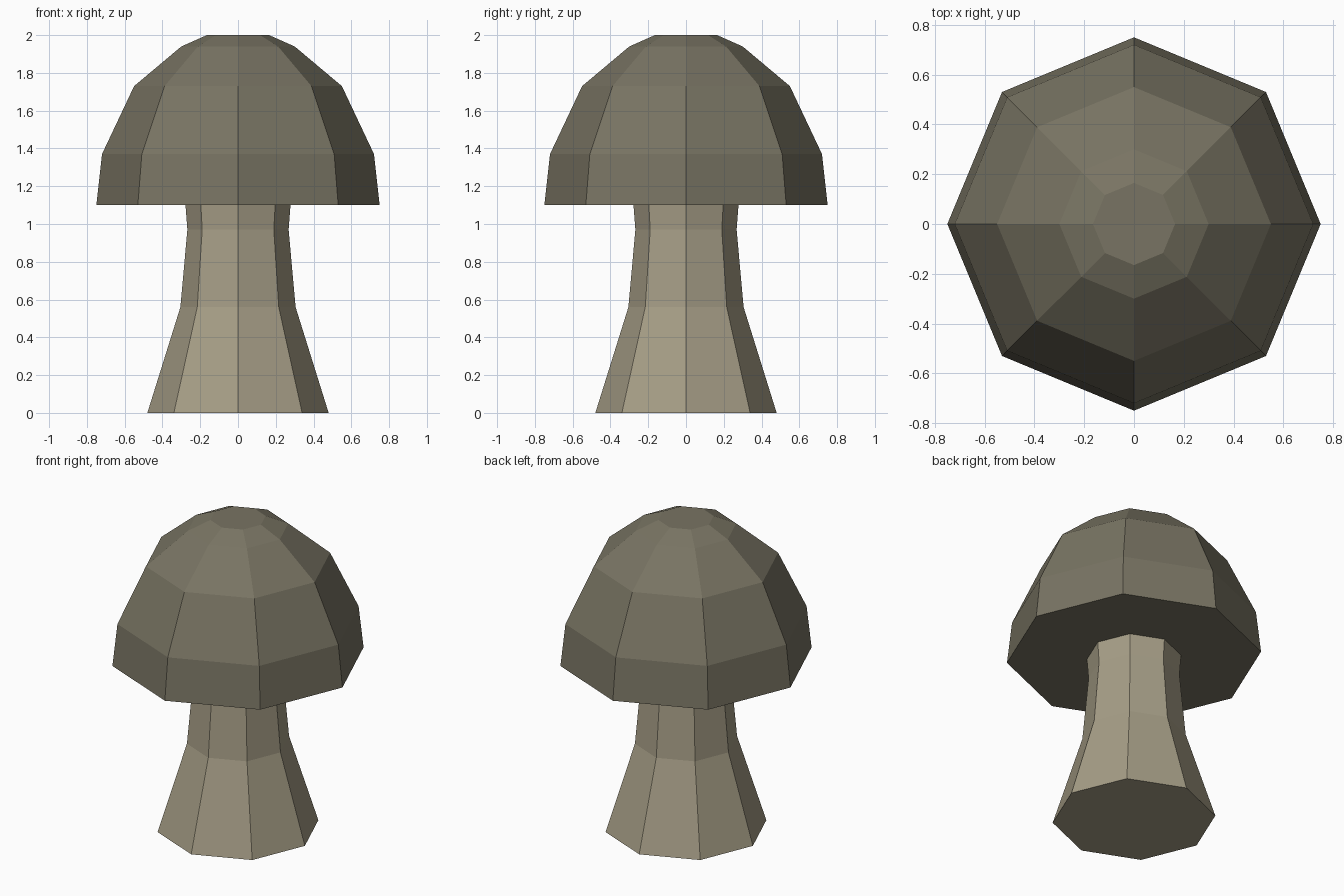
import bpy, bmesh
from math import cos, sin, tau

if "Cube" in bpy.data.objects:
    bpy.data.objects.remove(bpy.data.objects["Cube"])

SIDES = 8


def material(name, rgb):
    m = bpy.data.materials.new(name)
    m.diffuse_color = (*rgb, 1)
    m.use_nodes = True
    m.node_tree.nodes["Principled BSDF"].inputs["Base Color"].default_value = m.diffuse_color
    return m


def lathe(name, profile, mat):
    """Closed, flat-shaded octagonal solid from (radius, z) rings, bottom to top."""
    bm = bmesh.new()
    rings = [[bm.verts.new((r * cos(tau * i / SIDES), r * sin(tau * i / SIDES), z))
              for i in range(SIDES)] for r, z in profile]
    for low, high in zip(rings, rings[1:]):
        for i in range(SIDES):
            j = (i + 1) % SIDES
            bm.faces.new((low[i], low[j], high[j], high[i]))
    bm.faces.new(rings[0][::-1])
    bm.faces.new(rings[-1])
    mesh = bpy.data.meshes.new(name)
    bm.to_mesh(mesh)
    bm.free()
    mesh.materials.append(mat)
    obj = bpy.data.objects.new(name, mesh)
    bpy.context.collection.objects.link(obj)
    return obj


# Flared stem
lathe("stem", [(0.48, 0), (0.305, 0.56), (0.268, 0.97), (0.278, 1.10)],
      material("stem_tan", (0.38, 0.34, 0.24)))

# Domed cap with flat underside
lathe("cap", [(0.75, 1.10), (0.72, 1.37), (0.55, 1.73), (0.30, 1.94), (0.165, 2.0)],
      material("cap_olive", (0.19, 0.175, 0.125)))
